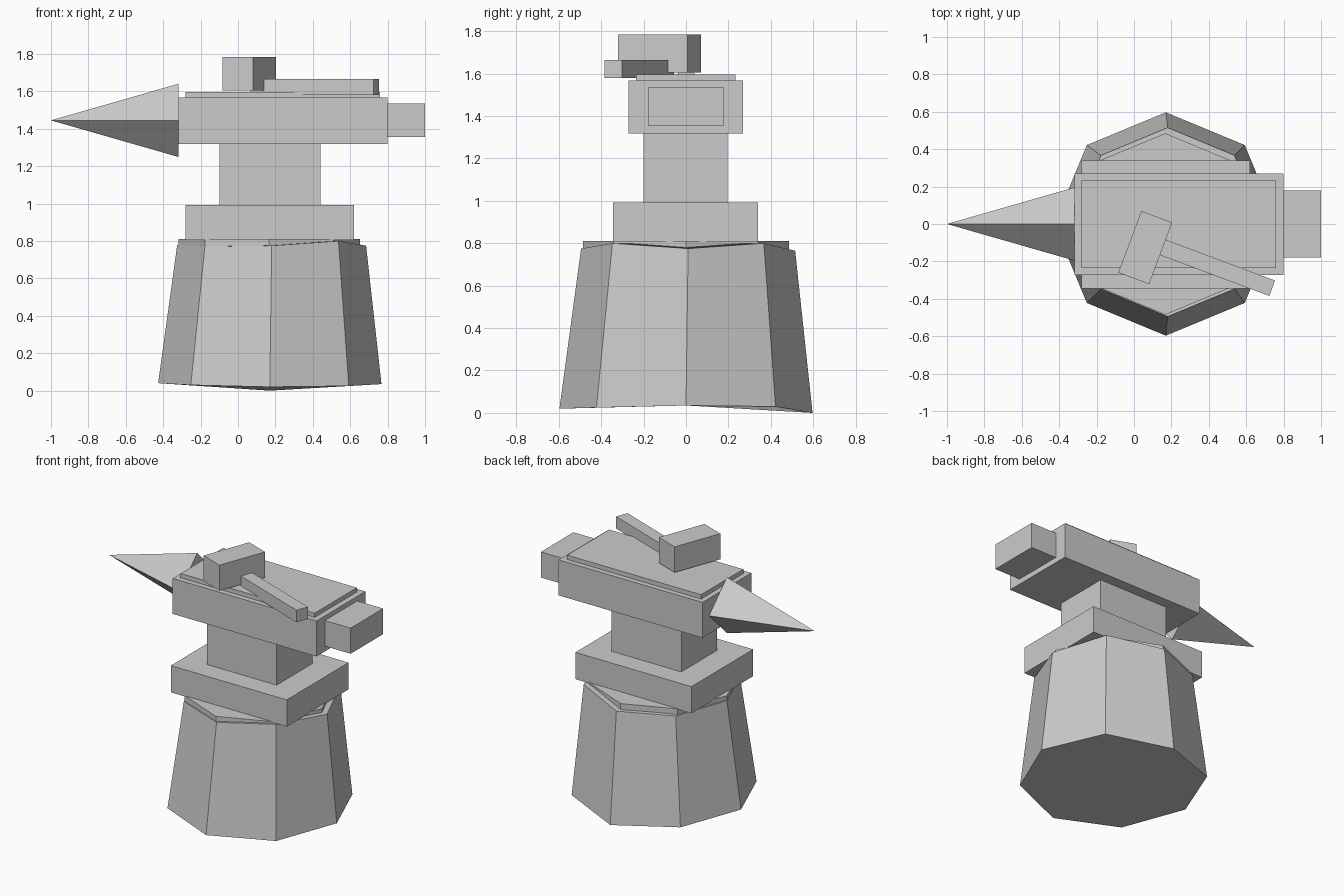
import bpy, bmesh, math

if "Cube" in bpy.data.objects:
    bpy.data.objects.remove(bpy.data.objects["Cube"])

iron = bpy.data.materials.new("plain_grey")
iron.diffuse_color = (0.6, 0.6, 0.6, 1)
iron.use_nodes = True
iron.node_tree.nodes["Principled BSDF"].inputs["Base Color"].default_value = iron.diffuse_color


def finish(name, bm):
    bmesh.ops.recalc_face_normals(bm, faces=bm.faces)
    me = bpy.data.meshes.new(name)
    bm.to_mesh(me)
    bm.free()
    me.materials.append(iron)
    ob = bpy.data.objects.new(name, me)
    bpy.context.collection.objects.link(ob)
    return ob


def box(name, x, y, z, turn=0.0):
    """Box from ranges in its own frame; turned boxes are placed afterwards."""
    bm = bmesh.new()
    bmesh.ops.create_cube(bm, size=1)
    for v in bm.verts:
        v.co = [r[0] if c < 0 else r[1] for c, r in zip(v.co, (x, y, z))]
    ob = finish(name, bm)
    ob.rotation_euler.z = turn
    return ob


def loft(name, lower, upper):
    """Close two matching rings into a solid with fanned caps."""
    bm = bmesh.new()
    a = [bm.verts.new(p) for p in lower]
    b = [bm.verts.new(p) for p in upper]
    n = len(a)
    for i in range(n):
        j = (i + 1) % n
        bm.faces.new((a[i], a[j], b[j], b[i]))
    bm.faces.new(a[::-1])
    bm.faces.new(b)
    return finish(name, bm)


def ring(cx, cy, r, heights):
    n = len(heights)
    return [(cx + r * math.cos(i * math.tau / n),
             cy + r * math.sin(i * math.tau / n), h)
            for i, h in enumerate(heights)]


# Rough-cut wooden stump, heights run anticlockwise from the right
loft("stump",
     ring(0.17, 0.0, 0.597, (0.035, 0.03, 0.0, 0.03, 0.04, 0.03, 0.02, 0.025)),
     ring(0.18, 0.01, 0.505, (0.775, 0.8, 0.765, 0.77, 0.78, 0.77, 0.775, 0.8)))
# Cut face of the stump
loft("stump_top", ring(0.167, 0, 0.485, [0.76] * 8),
     ring(0.167, 0, 0.485, [0.81] * 8))

# Anvil blocks
box("anvil_base", (-0.28, 0.62), (-0.345, 0.34), (0.805, 0.993))
box("anvil_waist", (-0.10, 0.44), (-0.20, 0.195), (0.99, 1.32))
box("anvil_body", (-0.317, 0.80), (-0.272, 0.27), (1.318, 1.567))
box("anvil_face", (-0.28, 0.76), (-0.235, 0.233), (1.56, 1.597))
box("anvil_heel", (0.79, 1.0), (-0.18, 0.18), (1.355, 1.535))

# Four-sided horn
bm = bmesh.new()
tip = bm.verts.new((-1.0, 0, 1.445))
base = [bm.verts.new((-0.317, y, 1.445 + z))
        for y, z in ((0, 0.196), (0.196, 0), (0, -0.196), (-0.196, 0))]
for i in range(4):
    bm.faces.new((tip, base[i], base[(i + 1) % 4]))
bm.faces.new(base)
finish("anvil_horn", bm)

# Hammer lying across the face
turn = math.radians(-20.5)
head = box("hammer_head", (-0.088, 0.088), (-0.176, 0.176), (1.605, 1.785), turn)
handle = box("hammer_handle", (0.0, 0.70), (-0.021, 0.067), (1.58, 1.665), turn)
for ob in (head, handle):
    ob.location = (0.06, -0.126, 0)
handle.location = (0.075, -0.12, 0)
